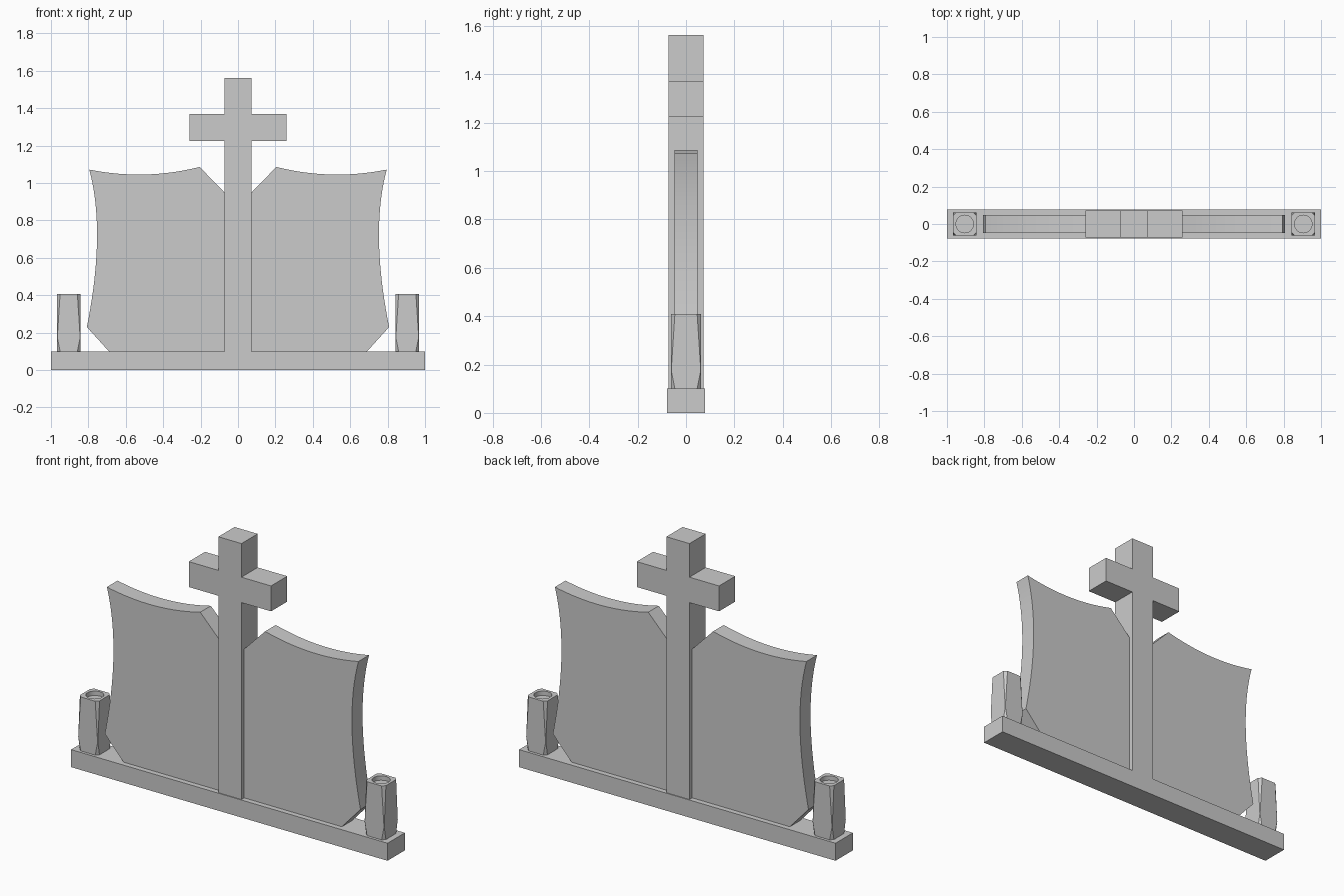
import bpy, bmesh, math
from mathutils import Vector

if "Cube" in bpy.data.objects:
    bpy.data.objects.remove(bpy.data.objects["Cube"])


def make_object(name, bm):
    bmesh.ops.recalc_face_normals(bm, faces=bm.faces)
    mesh = bpy.data.meshes.new(name)
    bm.to_mesh(mesh)
    bm.free()
    obj = bpy.data.objects.new(name, mesh)
    bpy.context.collection.objects.link(obj)
    return obj


def extrude_profile(name, points, half_depth):
    """Extrude an x-z outline along y."""
    bm = bmesh.new()
    face = bm.faces.new([bm.verts.new((x, -half_depth, z)) for x, z in points])
    new = bmesh.ops.extrude_face_region(bm, geom=[face])["geom"]
    verts = [v for v in new if isinstance(v, bmesh.types.BMVert)]
    bmesh.ops.translate(bm, verts=verts, vec=(0, 2 * half_depth, 0))
    return make_object(name, bm)


def arc(a, c, b, steps=20):
    """Quadratic curve from a to b with control point c."""
    a, c, b = Vector(a), Vector(c), Vector(b)
    ts = [i / steps for i in range(steps + 1)]
    return [tuple(a * (1 - t) ** 2 + c * 2 * t * (1 - t) + b * t * t) for t in ts]


def smooth(obj):
    bpy.ops.object.select_all(action='DESELECT')
    obj.select_set(True)
    bpy.context.view_layer.objects.active = obj
    bpy.ops.object.shade_smooth_by_angle(angle=math.radians(20))


# Base slab
extrude_profile("base", [(-1, 0), (1, 0), (1, 0.1), (-1, 0.1)], 0.078)

# Cross
half = [(0.073, 0.1), (0.073, 1.225), (0.26, 1.225),
        (0.26, 1.37), (0.073, 1.37), (0.073, 1.562)]
extrude_profile("cross", half + [(-x, z) for x, z in reversed(half)], 0.073)

# Headstone tablets with concave tops and outer sides
outline = [(0.07, 0.1), (0.69, 0.1)]
outline += arc((0.808, 0.23), (0.706, 0.74), (0.795, 1.072))
outline += arc((0.795, 1.072), (0.5, 1.012), (0.205, 1.086))[1:]
outline += [(0.07, 0.947)]
for side, s in (("left", -1), ("right", 1)):
    tablet = extrude_profile(side + "_tablet", [(s * x, z) for x, z in outline], 0.048)
    smooth(tablet)


# Square vases whose corner chamfers pinch out low on the body
def vase(name, x):
    w = 0.062
    bm = bmesh.new()
    rings = []
    for z, c in ((0.1, 0.016), (0.175, 0.001), (0.408, 0.016)):
        k = w - c
        pts = [(k, -w), (w, -k), (w, k), (k, w), (-k, w), (-w, k), (-w, -k), (-k, -w)]
        rings.append([bm.verts.new((x + px, py, z)) for px, py in pts])
    for low, high in zip(rings, rings[1:]):
        for i in range(8):
            j = (i + 1) % 8
            bm.faces.new((low[i], low[j], high[j], high[i]))
    bm.faces.new(rings[0])
    bm.faces.new(rings[-1])
    body = make_object(name, bm)

    # Round recess in the top
    bpy.ops.mesh.primitive_cylinder_add(vertices=32, radius=0.047, depth=0.05,
                                        location=(x, 0, 0.408))
    cutter = bpy.context.object
    cutter.name = name + "_cutter"
    cutter.hide_render = True
    mod = body.modifiers.new("recess", 'BOOLEAN')
    mod.operation = 'DIFFERENCE'
    mod.solver = 'EXACT'
    mod.object = cutter
    bpy.context.view_layer.objects.active = body
    bpy.ops.object.modifier_apply(modifier=mod.name)
    bpy.data.objects.remove(cutter)
    smooth(body)


vase("left_vase", -0.905)
vase("right_vase", 0.905)
